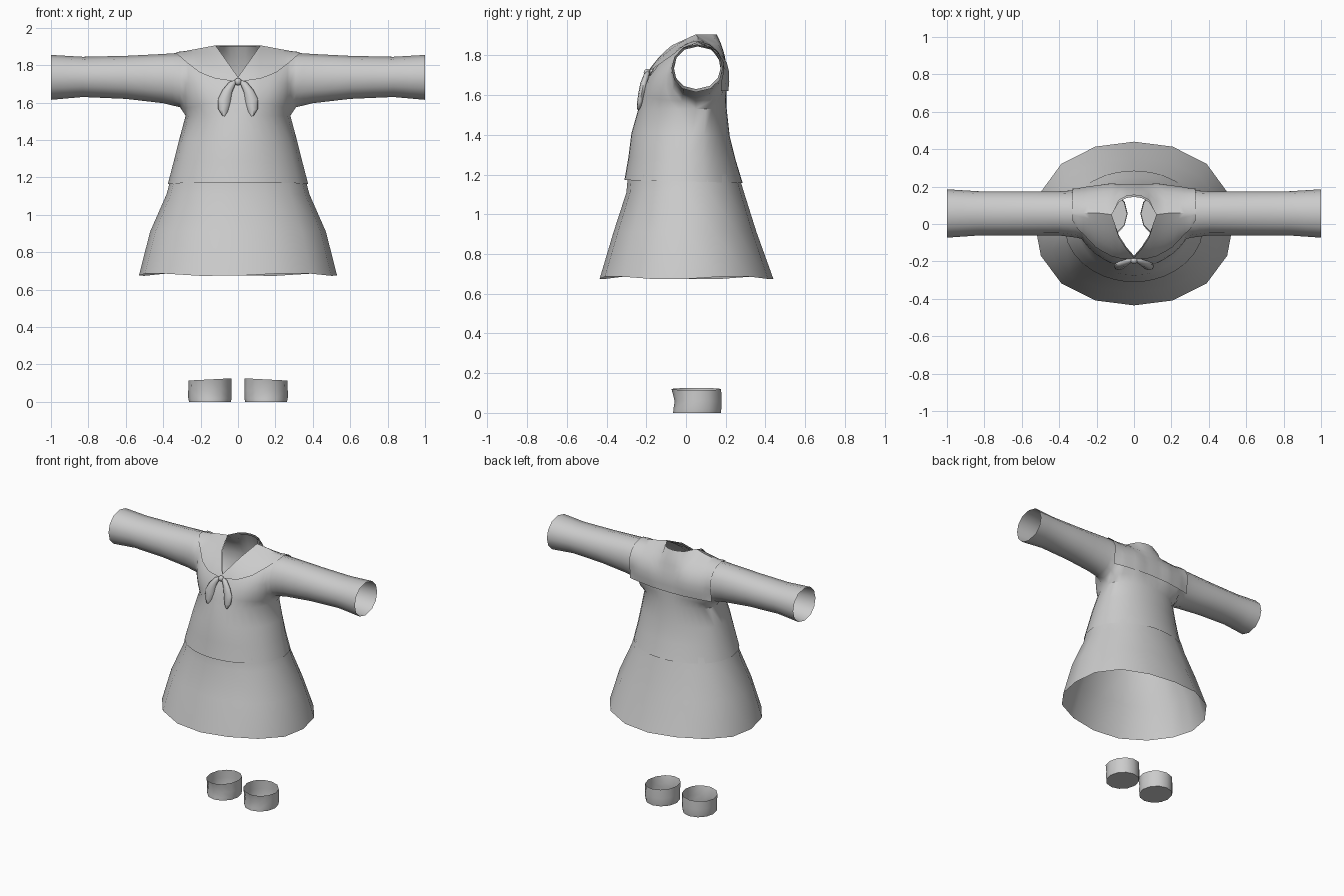
import bpy, bmesh, math
from mathutils import Vector

if "Cube" in bpy.data.objects:
    bpy.data.objects.remove(bpy.data.objects["Cube"])


def finish(name, bm, mirror=False, angle=40):
    bmesh.ops.remove_doubles(bm, verts=bm.verts, dist=0.0008)
    bmesh.ops.dissolve_degenerate(bm, edges=bm.edges, dist=0.0005)
    bmesh.ops.recalc_face_normals(bm, faces=bm.faces)
    me = bpy.data.meshes.new(name)
    bm.to_mesh(me)
    bm.free()
    ob = bpy.data.objects.new(name, me)
    bpy.context.collection.objects.link(ob)
    bpy.ops.object.select_all(action='DESELECT')
    ob.select_set(True)
    bpy.context.view_layer.objects.active = ob
    bpy.ops.object.shade_smooth_by_angle(angle=math.radians(angle))
    if mirror:
        mod = ob.modifiers.new("mirror", 'MIRROR')
        mod.merge_threshold = 0.002
    return ob


def grid(bm, rows, closed=False):
    vs = [[bm.verts.new(p) for p in r] for r in rows]
    n = len(vs[0])
    for a, b in zip(vs, vs[1:]):
        for i in range(n if closed else n - 1):
            j = (i + 1) % n
            bm.faces.new((a[i], a[j], b[j], b[i]))
    return vs


# Garment cross-sections along x: bottom z, handle lift,
# then front and back (handle y, handle y, top y, top z)
KEYS = [
    (0.00, 1.53, .33, -.22, -.20, -.17, 1.73, .20, .21, .145, 1.90),
    (0.07, 1.53, .33, -.22, -.19, -.09, 1.83, .20, .21, .135, 1.90),
    (0.12, 1.53, .33, -.21, -.18, .05, 1.90, .20, .27, .05, 1.90),
    (0.20, 1.53, .30, -.19, -.17, .06, 1.885, .20, .25, .06, 1.885),
    (0.28, 1.53, .15, -.12, -.13, .06, 1.87, .22, .23, .06, 1.87),
    (0.31, 1.575, .05, -.11, -.12, .06, 1.866, .22, .225, .06, 1.866),
    (0.40, 1.597, 0, -.10, -.10, .06, 1.86, .215, .215, .06, 1.86),
    (0.60, 1.62, 0, -.10, -.10, .06, 1.85, .215, .215, .06, 1.85),
    (0.83, 1.63, 0, -.10, -.10, .06, 1.845, .215, .215, .06, 1.845),
    (1.00, 1.615, 0, -.115, -.115, .055, 1.855, .23, .23, .055, 1.855),
]
ARM = 0.28


def section(x, t, front):
    for a, b in zip(KEYS, KEYS[1:]):
        if x <= b[0] + 1e-6:
            f = (x - a[0]) / (b[0] - a[0])
            k = [p + (q - p) * f for p, q in zip(a, b)]
            break
    y1, y2, yt, zt = k[3:7] if front else k[7:11]
    zb, s = k[1], k[2]
    y0 = .05 + (-.29 if front else .155) * math.sqrt(max(0, 1 - (x / ARM) ** 2))
    h = zt - zb
    w = ((1 - t) ** 3, 3 * t * (1 - t) ** 2, 3 * t * t * (1 - t), t ** 3)
    y = w[0] * y0 + w[1] * y1 + w[2] * y2 + w[3] * yt
    z = w[0] * zb + w[1] * (zb + s * h) + w[2] * (zt - s * h) + w[3] * zt
    return Vector((x, y, z))


# Blouse: front and back sheets welded at shoulder and underarm, with body below
body_x = [0, .04, .08, .12, .165, .205, .24, .265, ARM]
all_x = body_x + [.31, .35, .4, .5, .6, .72, .83, .92, 1.0]
bm = bmesh.new()
for front in (True, False):
    grid(bm, [[section(x, i / 6, front) for i in range(7)] for x in all_x])
    rows = [[section(x, 0, front) for x in body_x]]
    for z, hw, yf, yb, yc in ((1.4, .315, -.275, .22, .03),
                              (1.28, .345, -.29, .25, .01),
                              (1.165, .375, -.31, .285, 0)):
        row = []
        for x in body_x:
            u = x / ARM
            c = math.sqrt(max(0, 1 - u * u))
            row.append((hw * u, yc + ((yf if front else yb) - yc) * c, z + (.007 if front else -.007) * c))
        rows.append(row)
    grid(bm, rows)
finish("sailor_blouse", bm, True)

# Sailor collar: the same surface lifted outward, rounded in front, square behind
EDGE = [(0, 1.703), (.05, 1.713), (.12, 1.722), (.2, 1.752), (.27, 1.805), (.33, 1.858)]


def collar_edge(x):
    for (xa, za), (xb, zb) in zip(EDGE, EDGE[1:]):
        if x <= xb:
            return za + (zb - za) * (x - xa) / (xb - xa)


def t_at(x, z, front):
    lo, hi = 0, 1
    for _ in range(25):
        m = (lo + hi) / 2
        if section(x, m, front).z < z:
            lo = m
        else:
            hi = m
    return lo


bm = bmesh.new()
collar_x = [0, .04, .08, .12, .165, .205, .24, .27, .3, .33]
for front in (True, False):
    cols = []
    for x in collar_x:
        t0 = t_at(x, collar_edge(x) if front else 1.615, front)
        col = []
        for i in range(7):
            t = t0 + (1 - t0) * i / 6
            p = section(x, t, front)
            if not front and p.z < 1.75:
                p.y = max(p.y, .205 - .35 * x * x)
            lift = .01 * min(1, (1 - t) * 3) if x >= .12 else .01
            p.y += -lift if front else lift
            p.z += .006
            col.append(p)
        cols.append(col)
    grid(bm, cols)
finish("sailor_collar", bm, True)

# Bow: one hanging loop mirrored, and a small knot
bm = bmesh.new()
rings = []
for x, y, z, w, d in ((.004, -.19, 1.722, .006, .006), (.03, -.198, 1.705, .018, .014),
                      (.058, -.212, 1.66, .026, .018), (.074, -.222, 1.61, .033, .018),
                      (.08, -.232, 1.56, .026, .015), (.078, -.24, 1.528, .006, .006)):
    rings.append([(x + w * math.cos(i * math.pi / 4), y + d * math.sin(i * math.pi / 4),
                   z + .25 * w * math.cos(i * math.pi / 4)) for i in range(8)])
vs = grid(bm, rings, True)
for r in (vs[0], vs[-1]):
    bm.faces.new(r)
finish("bow_loop", bm, True, 60)

bm = bmesh.new()
bmesh.ops.create_uvsphere(bm, u_segments=10, v_segments=6, radius=1)
bmesh.ops.scale(bm, vec=(.02, .018, .02), verts=bm.verts)
bmesh.ops.translate(bm, vec=(0, -.195, 1.712), verts=bm.verts)
finish("bow_knot", bm, angle=60)

# Skirt: flared sixteen-sided shell with a wavy hem
bm = bmesh.new()
rings = []
for z, hx, yf, yb, wave in ((1.2, .358, .292, .265, 0), (1.11, .382, .3, .292, 0),
                            (.91, .47, .365, .355, 0), (.68, .53, .435, .44, .008)):
    ring = []
    for i in range(16):
        a = i * math.pi / 8
        c, s = math.cos(a), math.sin(a)
        k = 1 + .035 * math.sin(2 * a) ** 2
        ring.append((hx * c * k, (yb if s > 0 else yf) * s * k, z - wave * math.cos(4 * a + .8)))
    rings.append(ring)
grid(bm, rings, True)
finish("skirt", bm, angle=50)

# Ankle cuffs: open-topped, closed soles, slightly pinched at the front
bm = bmesh.new()
rings = []
for z, w, yf, yb in ((0, .112, .12, .12), (.02, .116, .118, .123), (.06, .116, .112, .124), (.12, .115, .128, .122)):
    ring = []
    for i in range(12):
        a = i * math.pi / 6
        c, s = math.cos(a), math.sin(a)
        ring.append((.15 + w * c, .055 + (yb if s > 0 else yf) * s, z - (.006 * c if z > .1 else 0)))
    rings.append(ring)
vs = grid(bm, rings, True)
bm.faces.new(vs[0])
finish("ankle_cuff", bm, True)
